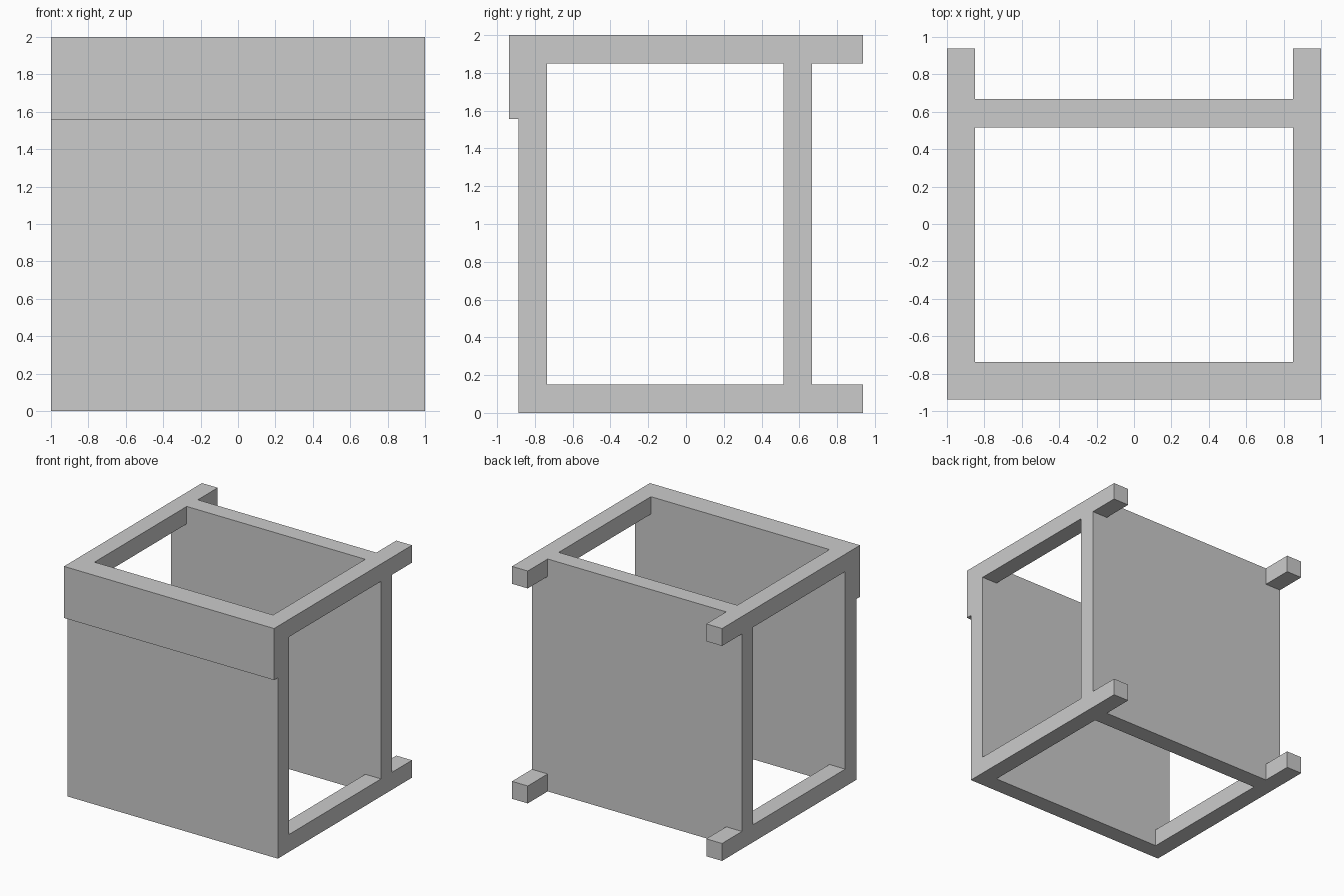
import bpy
import bmesh

if "Cube" in bpy.data.objects:
    bpy.data.objects.remove(bpy.data.objects["Cube"])

T = 0.15                      # board and rail thickness
FRONT, BACK = -0.887, 0.667   # outer faces of the two panels
END = 0.938                   # outermost depth, front and rear


def box(name, x, y, z):
    """Box spanning the given (min, max) ranges."""
    bm = bmesh.new()
    bmesh.ops.create_cube(bm, size=1)
    for v in bm.verts:
        v.co = [r[0] if c < 0 else r[1] for c, r in zip(v.co, (x, y, z))]
    mesh = bpy.data.meshes.new(name)
    bm.to_mesh(mesh)
    bm.free()
    obj = bpy.data.objects.new(name, mesh)
    bpy.context.collection.objects.link(obj)
    return obj


# Full-width panels and the raised band at the top front
box("front_panel", (-1, 1), (FRONT, FRONT + T), (0, 2))
box("back_panel", (-1, 1), (BACK - T, BACK), (0, 2))
box("front_band", (-1, 1), (-END, FRONT), (1.556, 2))

# Side rails between the panels, and their ends projecting at the rear
for side, x in (("left", (-1, -1 + T)), ("right", (1 - T, 1))):
    for level, z in (("bottom", (0, T)), ("top", (2 - T, 2))):
        box(f"{level}_{side}_rail", x, (FRONT + T, BACK - T), z)
        box(f"{level}_{side}_rail_end", x, (BACK, END), z)
